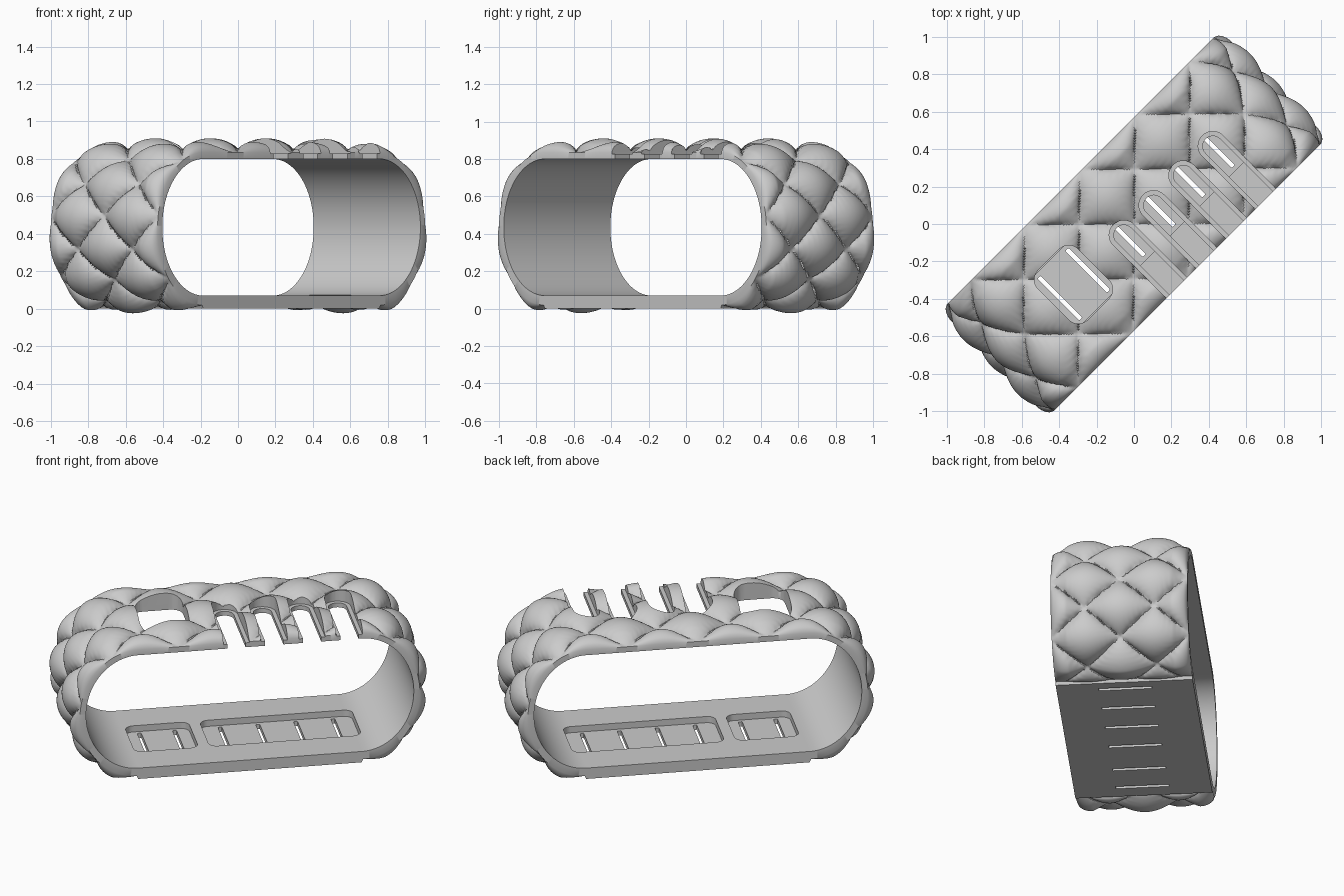
import bpy, bmesh, math
from mathutils import Vector

cube = bpy.data.objects.get("Cube")
if cube:
    bpy.data.objects.remove(cube, do_unlink=True)

HALF_W = 0.403      # half of the band width
STRAIGHT = 0.665    # half length of the flat top and bottom
PITCH = 0.41        # quilt diamond diagonal
PUFF = 0.075
ROWS = 84           # steps across the width

grey = bpy.data.materials.new("soft_grey")
grey.use_nodes = True
grey.diffuse_color = (0.6, 0.6, 0.6, 1)
grey.node_tree.nodes["Principled BSDF"].inputs["Base Color"].default_value = (0.6, 0.6, 0.6, 1)


def half_profile():
    """Stations from top centre round the end to bottom centre:
    outer point, normal, inner point, on_base flag."""
    out = []
    n = 64
    for i in range(n):
        u = STRAIGHT * i / n
        out.append((Vector((u, 0.835)), Vector((0, 1)), Vector((u, 0.80)), False))
    m = 130
    for i in range(m):
        t = math.pi * i / m
        s, c = math.sin(t), math.cos(t)
        outer = Vector((STRAIGHT + 0.346 * s, 0.427 + 0.408 * c))
        inner = Vector((STRAIGHT + 0.31 * s, 0.435 + 0.365 * c))
        normal = Vector((s / 0.346, c / 0.408)).normalized()
        out.append((outer, normal, inner, False))
    for i in range(13):
        u = STRAIGHT * (1 - i / 12)
        out.append((Vector((u, 0)), Vector((0, -1)), Vector((u, 0.07)), True))
    return out


def puff_height(s, v, left):
    """Quilted pillow height at arc length s and width v."""
    a = s / 0.417 if s < 0.834 else 2 + (s - 0.834) / 0.355
    b = v / PITCH
    m, n = a + b, a - b
    sm, sn = abs(math.sin(math.pi * m)), abs(math.sin(math.pi * n))
    h = PUFF * (sm * sn) ** 0.5
    # gathers running away from the stitching
    h += 0.005 * sn * math.sin(46 * n + 5 * math.sin(9 * m)) * math.exp(-5 * sm) * sm ** 0.3
    h += 0.005 * sm * math.sin(46 * m + 5 * math.sin(9 * n)) * math.exp(-5 * sn) * sn ** 0.3
    edge = min(1, max(0, HALF_W - abs(v)) / 0.09) * min(1, left / 0.12)
    return h * edge ** 0.5


def build_band():
    half = half_profile()
    arcs = [0.0]
    for p, q in zip(half, half[1:]):
        arcs.append(arcs[-1] + (q[0] - p[0]).length)
    end = max(a for a, st in zip(arcs, half) if not st[3])
    stations = [(st, a, 1) for st, a in zip(half, arcs)]
    stations += [(st, a, -1) for st, a in list(zip(half, arcs))[-2:0:-1]]

    bm = bmesh.new()
    rings = []
    for (outer, normal, inner, base), s, side in stations:
        ring = []
        for j in range(ROWS + 1):
            v = HALF_W * (2 * j / ROWS - 1)
            h = 0 if base else puff_height(s, v, end - s)
            p = outer + normal * h
            ring.append(bm.verts.new((side * p.x, v, p.y)))
        for v in (HALF_W, -HALF_W):
            ring.append(bm.verts.new((side * inner.x, v, inner.y)))
        rings.append(ring)
    count = len(rings[0])
    for r, nxt in zip(rings, rings[1:] + rings[:1]):
        for j in range(count):
            k = (j + 1) % count
            bm.faces.new((r[j], r[k], nxt[k], nxt[j]))
    bmesh.ops.recalc_face_normals(bm, faces=bm.faces)
    return make_object("quilted_band", bm)


def make_object(name, bm):
    mesh = bpy.data.meshes.new(name)
    bm.to_mesh(mesh)
    bm.free()
    mesh.materials.append(grey)
    ob = bpy.data.objects.new(name, mesh)
    bpy.context.collection.objects.link(ob)
    return ob


def add_prism(bm, u0, u1, v0, v1, r, z0, z1):
    """Rounded rectangle extruded from z0 to z1."""
    pts = []
    corners = ((u1 - r, v1 - r), (u0 + r, v1 - r), (u0 + r, v0 + r), (u1 - r, v0 + r))
    for q, (cu, cv) in enumerate(corners):
        for i in range(9):
            t = math.pi / 2 * (q + i / 8)
            pts.append((cu + r * math.cos(t), cv + r * math.sin(t)))
    low = [bm.verts.new((x, y, z0)) for x, y in pts]
    high = [bm.verts.new((x, y, z1)) for x, y in pts]
    bm.faces.new(low[::-1])
    bm.faces.new(high)
    for i in range(len(pts)):
        k = (i + 1) % len(pts)
        bm.faces.new((low[i], low[k], high[k], high[i]))


def cut(target, prisms):
    bm = bmesh.new()
    for p in prisms:
        add_prism(bm, *p)
    cutter = make_object("cutter", bm)
    cutter.hide_render = True
    mod = target.modifiers.new("cut", 'BOOLEAN')
    mod.operation = 'DIFFERENCE'
    mod.solver = 'EXACT'
    mod.object = cutter
    bpy.context.view_layer.objects.active = target
    bpy.ops.object.modifier_apply(modifier=mod.name)
    bpy.data.objects.remove(cutter, do_unlink=True)


band = build_band()
finger_slots = (-0.08, 0.145, 0.37, 0.592)
base_slots = (-0.56, -0.35) + finger_slots

# recesses: two floor pans and the ledges around the finger slots
recesses = [(-0.645, -0.265, -0.18, 0.18, 0.05, 0.03, 0.2),
            (-0.2, 0.705, -0.18, 0.18, 0.05, 0.03, 0.2)]
recesses += [(u - 0.078, u + 0.078, -0.6, 0.075, 0.0775, 0.828, 1.2) for u in finger_slots]
cut(band, recesses)

# through cuts: square window, open finger slots, thin floor slots
holes = [(-0.607, -0.307, -0.187, 0.187, 0.07, 0.6, 1.2)]
holes += [(u - 0.054, u + 0.054, -0.6, 0.05, 0.0535, 0.6, 1.2) for u in finger_slots]
holes += [(u - 0.012, u + 0.012, -0.157, 0.157, 0.005, -0.1, 0.1) for u in base_slots]
cut(band, holes)

# smooth pillows with crisp cut edges, then turn the band to its diagonal pose
bpy.ops.object.select_all(action='DESELECT')
band.select_set(True)
bpy.context.view_layer.objects.active = band
bpy.ops.object.shade_smooth_by_angle(angle=math.radians(40))
band.rotation_euler.z = math.radians(45)
